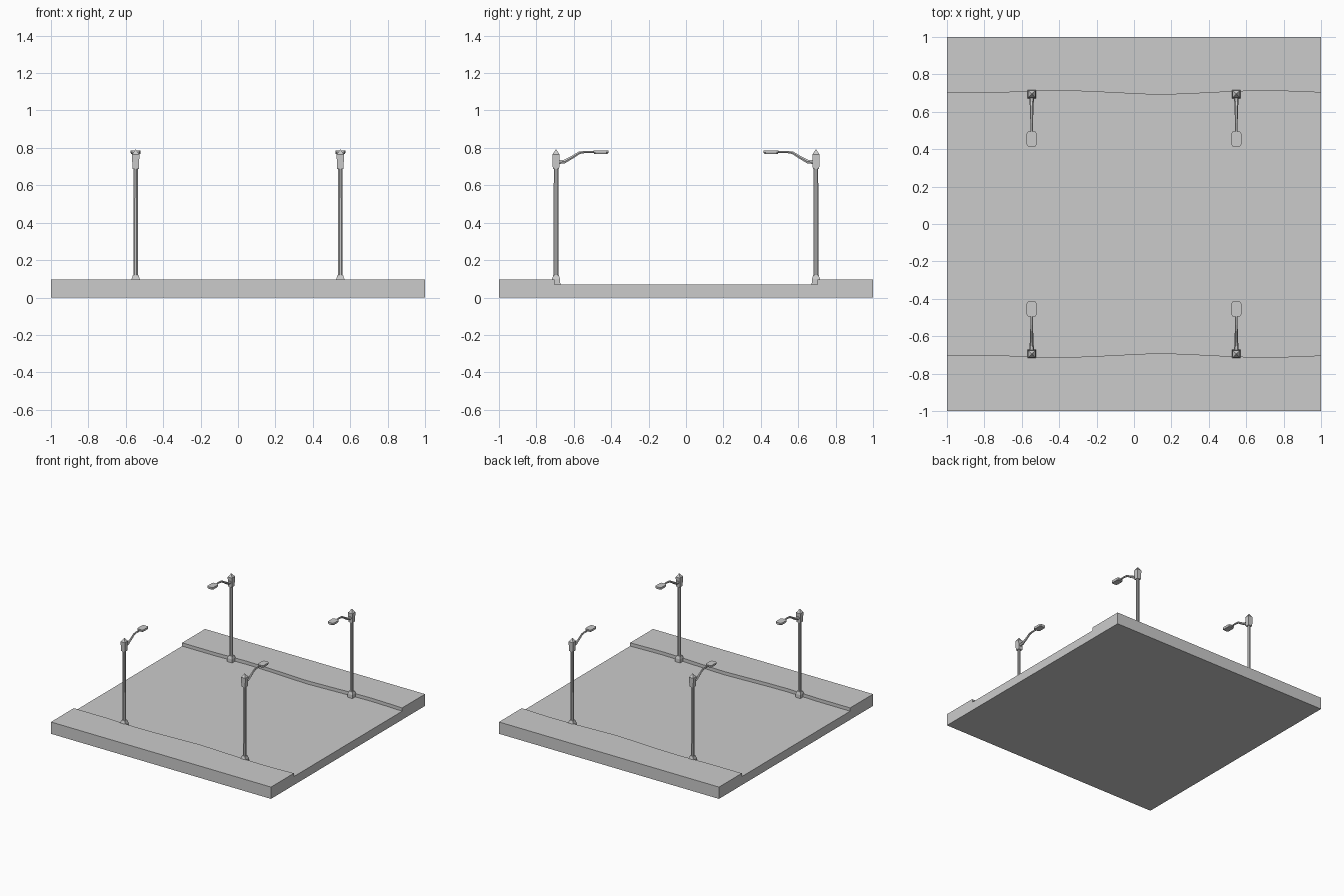
import bpy, bmesh
from math import cos, sin, pi, atan2
from mathutils import Vector

if "Cube" in bpy.data.objects:
    bpy.data.objects.remove(bpy.data.objects["Cube"])


def loft(name, rings, loc=(0, 0, 0), turn=0.0):
    """Skin a list of equal-length vertex rings and cap both ends."""
    bm = bmesh.new()
    rows = [[bm.verts.new(p) for p in ring] for ring in rings]
    n = len(rows[0])
    for a, b in zip(rows, rows[1:]):
        for i in range(n):
            j = (i + 1) % n
            bm.faces.new((a[i], a[j], b[j], b[i]))
    bm.faces.new(rows[0][::-1])
    bm.faces.new(rows[-1])
    bmesh.ops.recalc_face_normals(bm, faces=bm.faces)
    me = bpy.data.meshes.new(name)
    bm.to_mesh(me)
    bm.free()
    ob = bpy.data.objects.new(name, me)
    ob.location = loc
    ob.rotation_euler.z = turn
    bpy.context.collection.objects.link(ob)
    return ob


def square(h, z):
    return [(-h, -h, z), (h, -h, z), (h, h, z), (-h, h, z)]


def octagon(r, z):
    return [(r * cos(pi / 8 + i * pi / 4), r * sin(pi / 8 + i * pi / 4), z) for i in range(8)]


# Street slab: sunken road between two pavements with gently wavy kerbs
TOP, ROAD = 0.097, 0.07
kerb = [(-1, .703), (-.7, .703), (-.55, .709), (-.42, .713), (-.25, .709),
        (-.05, .699), (.14, .69), (.33, .698), (.55, .709), (.72, .713), (.85, .709), (1, .703)]
slab = []
for x, c in kerb:
    half = [(1, 0), (1, TOP), (c, TOP), (c, ROAD)]
    slab.append([(x, -y, z) for y, z in half] + [(x, y, z) for y, z in half[::-1]])
loft("street_slab", slab)

# Arm path: distance toward the road, height, radius
arm_path = [(.010, .724, .013), (.045, .727, .011), (.085, .749, .009),
            (.125, .774, .008), (.155, .778, .007), (.215, .777, .006)]


def arm_rings():
    rings = []
    for i, (y, z, r) in enumerate(arm_path):
        p, q = arm_path[max(i - 1, 0)], arm_path[min(i + 1, len(arm_path) - 1)]
        t = atan2(q[1] - p[1], q[0] - p[0])
        up = Vector((0, -sin(t), cos(t)))
        rings.append([Vector((r * cos(k * pi / 3), y, z)) + up * r * sin(k * pi / 3)
                      for k in range(6)])
    return rings


def lantern_ring(s, z):
    # Rectangle with cut corners
    w, l, cx, cy = .027 * s, .040 * s, .008, .012
    pts = [(-w, -l + cy), (-w + cx, -l), (w - cx, -l), (w, -l + cy),
           (w, l - cy), (w - cx, l), (-w + cx, l), (-w, l - cy)]
    return [(x, y + .240, z) for x, y in pts]


# Four street lamps, all reaching toward the road
for side, sy, turn in (("front", -1, 0), ("back", 1, pi)):
    for end, sx in (("left", -1), ("right", 1)):
        tag = f"{side}_{end}"
        at = (sx * .547, sy * .695, 0)
        loft(f"lamp_base_{tag}", [square(.023, .066), square(.022, .098),
                                  square(.017, .112), square(.015, .120)], at, turn)
        loft(f"lamp_pole_{tag}", [octagon(.0135, .11), octagon(.0130, .70)], at, turn)
        loft(f"pole_cap_{tag}", [square(.017, .687), square(.020, .765),
                                 square(.012, .775), square(.002, .791)], at, turn)
        loft(f"lamp_arm_{tag}", arm_rings(), at, turn)
        loft(f"lamp_head_{tag}", [lantern_ring(.9, .768), lantern_ring(1, .774),
                                  lantern_ring(1, .786)], at, turn)
